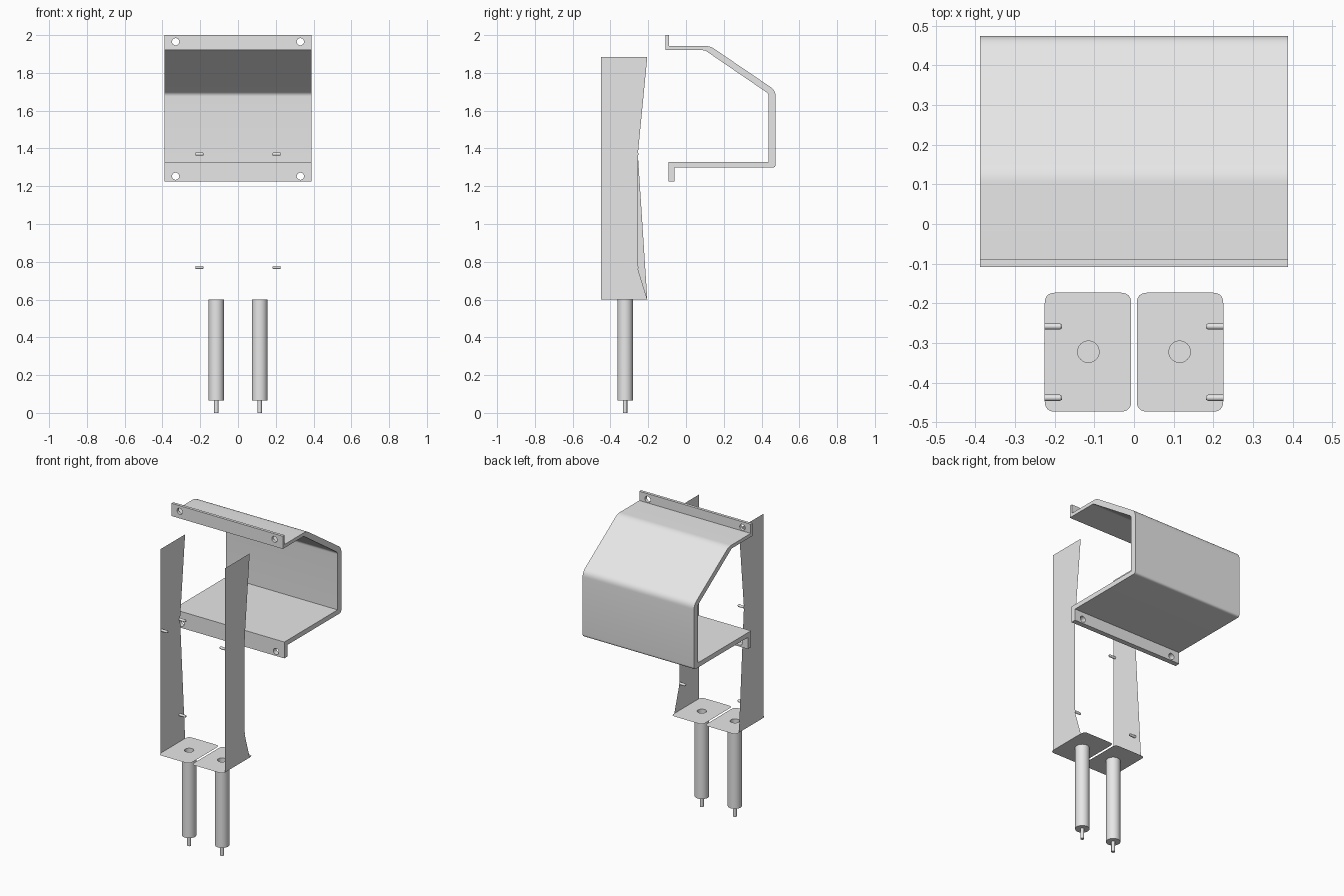
import bpy, bmesh, math
from mathutils import Vector, Matrix

if "Cube" in bpy.data.objects:
    bpy.data.objects.remove(bpy.data.objects["Cube"])

GREY = (0.8, 0.8, 0.8, 1.0)
steel = bpy.data.materials.new("grey_steel")
steel.use_nodes = True
steel.diffuse_color = GREY
steel.node_tree.nodes["Principled BSDF"].inputs["Base Color"].default_value = GREY


def finish(bm, name, smooth=True):
    """Turn a bmesh into a shaded object with the shared material."""
    mesh = bpy.data.meshes.new(name)
    bm.to_mesh(mesh)
    bm.free()
    mesh.materials.append(steel)
    ob = bpy.data.objects.new(name, mesh)
    bpy.context.collection.objects.link(ob)
    if smooth:
        bpy.ops.object.select_all(action="DESELECT")
        ob.select_set(True)
        bpy.context.view_layer.objects.active = ob
        bpy.ops.object.shade_smooth_by_angle(angle=math.radians(30))
    return ob


def rounded(corners, steps=6):
    """Outline from (u, v, trim) corners; trim rounds the corner."""
    out = []
    for i, (u, v, trim) in enumerate(corners):
        p = Vector((u, v))
        if not trim:
            out.append(p)
            continue
        before = Vector(corners[i - 1][:2])
        after = Vector(corners[(i + 1) % len(corners)][:2])
        a = p + (before - p).normalized() * trim
        b = p + (after - p).normalized() * trim
        for k in range(steps + 1):
            t = k / steps
            out.append(a * (1 - t) ** 2 + p * 2 * t * (1 - t) + b * t * t)
    return out


def lathe(name, profile, matrix, steps=40):
    """Spin an (r, z) profile about z, then place it."""
    bm = bmesh.new()
    verts = [bm.verts.new((r, 0, z)) for r, z in profile]
    edges = [bm.edges.new(pair) for pair in zip(verts, verts[1:])]
    bmesh.ops.spin(bm, geom=verts + edges, cent=(0, 0, 0), axis=(0, 0, 1),
                   angle=math.tau, steps=steps)
    bmesh.ops.remove_doubles(bm, verts=bm.verts, dist=0.0001)
    bmesh.ops.recalc_face_normals(bm, faces=bm.faces)
    bm.transform(matrix)
    return finish(bm, name)


# Folded bracket: thick sheet profile in y-z, extruded along x
HALF = 0.388
profile = rounded([
    (-0.108, 2.0, 0), (-0.09, 2.0, 0), (-0.09, 1.942, 0),
    (0.128, 1.942, 0.025), (0.474, 1.707, 0.03), (0.474, 1.298, 0.018),
    (-0.061, 1.298, 0), (-0.061, 1.225, 0), (-0.093, 1.225, 0),
    (-0.093, 1.328, 0), (0.437, 1.328, 0), (0.437, 1.69, 0.015),
    (0.10, 1.92, 0.012), (-0.108, 1.92, 0)])
bm = bmesh.new()
face = bm.faces.new([bm.verts.new((-HALF, y, z)) for y, z in profile])
ext = bmesh.ops.extrude_face_region(bm, geom=[face])
bmesh.ops.translate(bm, vec=(2 * HALF, 0, 0),
                    verts=[g for g in ext["geom"] if isinstance(g, bmesh.types.BMVert)])
bmesh.ops.recalc_face_normals(bm, faces=bm.faces)
bracket = finish(bm, "folded_bracket", smooth=False)

# Bolt holes through both flanges
bm = bmesh.new()
for x in (-0.33, 0.33):
    for z in (1.965, 1.253):
        bmesh.ops.create_cone(bm, cap_ends=True, segments=32, radius1=0.019,
                              radius2=0.019, depth=0.1,
                              matrix=Matrix.Translation((x, -0.085, z))
                              @ Matrix.Rotation(math.pi / 2, 4, "X"))
cutter = finish(bm, "bolt_hole_cutter", smooth=False)
cutter.hide_render = True
cutter.hide_set(True)
cut = bracket.modifiers.new("bolt_holes", "BOOLEAN")
cut.operation, cut.solver, cut.object = "DIFFERENCE", "EXACT", cutter
bpy.context.view_layer.objects.active = bracket
bracket.select_set(True)
bpy.ops.object.modifier_apply(modifier=cut.name)
bpy.data.objects.remove(cutter)
bpy.ops.object.shade_smooth_by_angle(angle=math.radians(30))

# Left and right holders
WALL, BASE, TUBE_X, TUBE_Y, TUBE_R = 0.225, 0.6, 0.115, -0.322, 0.041
for side, s in (("left", 1), ("right", -1)):
    # Base sheet with rounded corners and a round hole
    bm = bmesh.new()
    outline = rounded([(0.007, -0.473, 0.027), (WALL, -0.473, 0.027),
                       (WALL, -0.173, 0.027), (0.007, -0.173, 0.027)])
    ring = [Vector((TUBE_X + TUBE_R * math.cos(i * math.tau / 40),
                    TUBE_Y + TUBE_R * math.sin(i * math.tau / 40))) for i in range(40)]
    edges = []
    for loop in (outline, ring):
        vs = [bm.verts.new((s * p.x, p.y, BASE)) for p in loop]
        edges += [bm.edges.new((vs[i - 1], vs[i])) for i in range(len(vs))]
    bmesh.ops.triangle_fill(bm, edges=edges, use_beauty=True, normal=(0, 0, 1))
    bmesh.ops.dissolve_limit(bm, angle_limit=0.01, verts=bm.verts, edges=bm.edges)
    finish(bm, side + "_base_sheet", smooth=False)

    # Upright sheet; the left one has a deeper waist
    waist = [(-0.257, 0.77)] if s > 0 else []
    outline = [(-0.449, BASE), (-0.205, BASE)] + waist + [
        (-0.255, 1.37), (-0.205, 1.885), (-0.449, 1.885)]
    bm = bmesh.new()
    face = bm.faces.new([bm.verts.new((s * WALL, y, z)) for y, z in outline])
    if s < 0:
        face.normal_flip()
    finish(bm, side + "_upright_sheet", smooth=False)

    # Hollow tube with a thin stem underneath
    lathe(side + "_tube",
          [(0, 0.09), (0.027, 0.09), (0.027, BASE), (TUBE_R, BASE), (TUBE_R, 0.065),
           (0.011, 0.065), (0.011, 0), (0, 0)],
          Matrix.Translation((s * TUBE_X, TUBE_Y, 0)))

    # Short pins pointing inward from the upright
    for name, y, z in (("upper_front", -0.438, 1.37), ("upper_back", -0.258, 1.37),
                       ("lower_back", -0.258, 0.77)):
        lathe(side + "_" + name + "_pin",
              [(0, 0), (0.008, 0), (0.008, 0.038), (0.005, 0.043), (0, 0.043)],
              Matrix.Translation((s * WALL, y, z))
              @ Matrix.Rotation(-s * math.pi / 2, 4, "Y"), steps=20)
